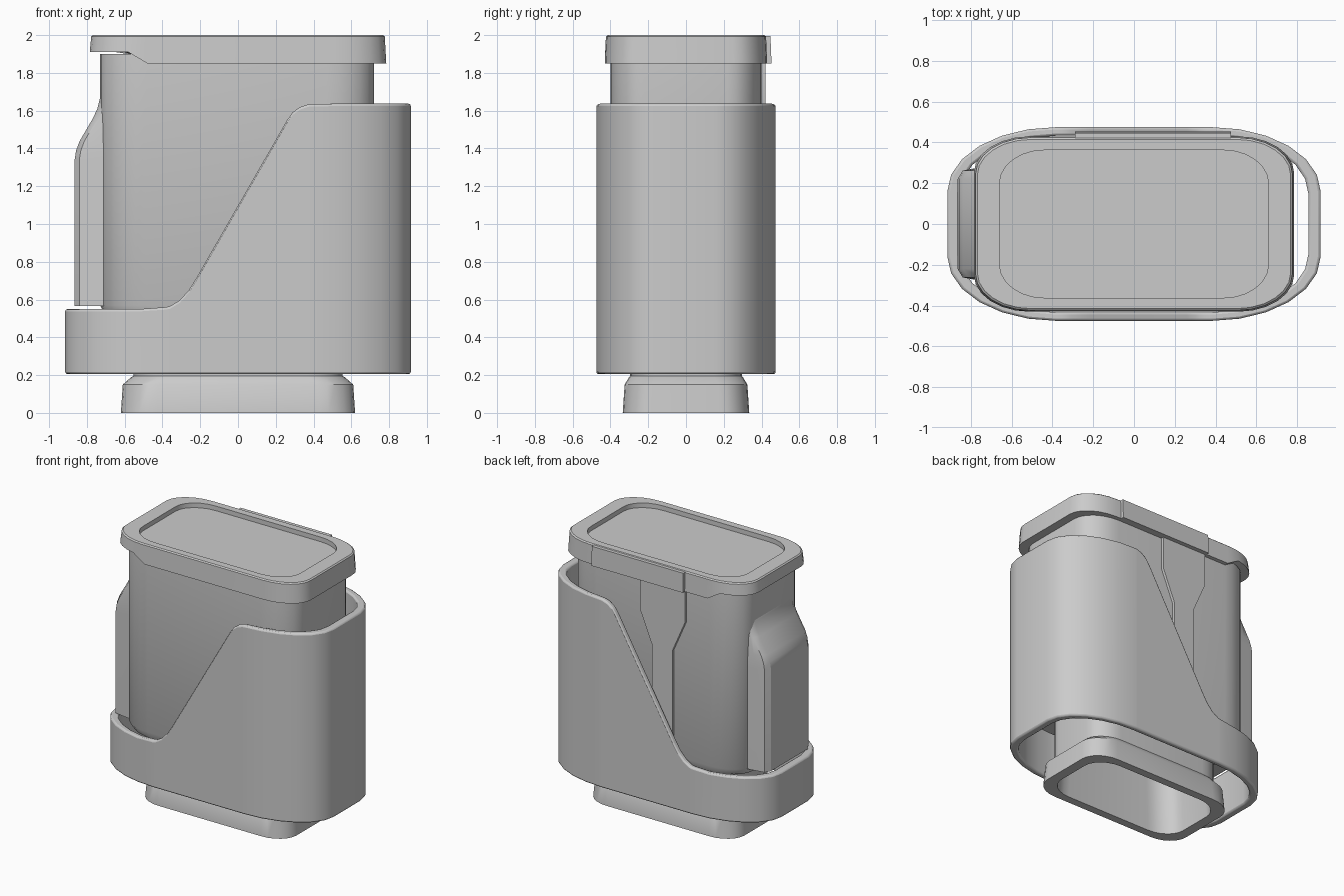
import bpy, bmesh
from math import sin, cos, pi

if "Cube" in bpy.data.objects:
    bpy.data.objects.remove(bpy.data.objects["Cube"])


def outline(hx, hy, ax, ay, n=6, flats=(), cx=0.0):
    """Rounded rectangle with elliptical corners; flats = extra x stations on the long sides."""
    def corner(sx, sy, flip):
        pts = [(cx + sx * (hx - ax + ax * cos(i * pi / 2 / n)),
                sy * (hy - ay + ay * sin(i * pi / 2 / n))) for i in range(n + 1)]
        return pts[::-1] if flip else pts
    f = sorted(flats)
    return (corner(1, 1, False) + [(x, hy) for x in reversed(f)] + corner(-1, 1, True)
            + corner(-1, -1, False) + [(x, -hy) for x in f] + corner(1, -1, True))


def at(pts, z):
    """Lift a 2D outline to height z, or to z(x)."""
    return [(x, y, z(x) if callable(z) else z) for x, y in pts]


def interp(knots):
    def f(x):
        if x <= knots[0][0]:
            return knots[0][1]
        for (a, za), (b, zb) in zip(knots, knots[1:]):
            if x <= b:
                return za + (zb - za) * (x - a) / (b - a)
        return knots[-1][1]
    return f


def loft(name, rings, start=True, end=True, closed=False, bevel=0.0, angle=35):
    bm = bmesh.new()
    vs = [[bm.verts.new(p) for p in r] for r in rings]
    pairs = list(zip(vs, vs[1:])) + ([(vs[-1], vs[0])] if closed else [])
    for a, b in pairs:
        for i in range(len(a)):
            j = (i + 1) % len(a)
            bm.faces.new((a[i], a[j], b[j], b[i]))
    if start and not closed:
        bm.faces.new(vs[0][::-1])
    if end and not closed:
        bm.faces.new(vs[-1])
    bmesh.ops.recalc_face_normals(bm, faces=bm.faces)
    me = bpy.data.meshes.new(name)
    bm.to_mesh(me)
    bm.free()
    ob = bpy.data.objects.new(name, me)
    bpy.context.collection.objects.link(ob)
    if bevel:
        m = ob.modifiers.new("soft_edges", "BEVEL")
        m.width, m.segments, m.limit_method, m.angle_limit = bevel, 2, "ANGLE", 1.0
    bpy.context.view_layer.objects.active = ob
    ob.select_set(True)
    bpy.ops.object.shade_smooth_by_angle(angle=angle * pi / 180)
    ob.select_set(False)
    return ob


# Outer sleeve: open tube whose top edge sweeps from low (left) to high (right)
wave = [(-0.42, 0.55), (-0.36, 0.565), (-0.31, 0.595), (-0.26, 0.65), (-0.22, 0.715),
        (0.26, 1.55), (0.29, 1.592), (0.33, 1.62), (0.37, 1.633), (0.41, 1.637)]
top = interp(wave)
stations = [x for x, _ in wave if abs(x) < 0.375]
outer = outline(0.915, 0.475, 0.535, 0.315, 6, stations)
inner = outline(0.855, 0.433, 0.475, 0.285, 6, stations)
loft("sleeve", [at(outer, 0.205), at(outer, top), at(inner, top), at(inner, 0.205)],
     closed=True, bevel=0.012)

# Inner container body
body = outline(0.725, 0.40, 0.25, 0.18, cx=-0.005)
low = outline(0.70, 0.38, 0.25, 0.18, cx=-0.005)
loft("container_body", [at(low, 0.52), at(body, 0.57), at(body, 1.9)])

# Bulge on the left end of the body
bulge = []
for z, x in [(0.565, -0.865), (1.34, -0.865), (1.39, -0.857), (1.44, -0.838),
             (1.56, -0.768), (1.61, -0.745), (1.66, -0.732), (1.72, -0.722)]:
    half = [(-0.6, 0.30), (max(x + 0.08, -0.785) if x < -0.8 else x + 0.04, 0.272),
            (x + 0.025, 0.262), (x, 0.22)]
    bulge.append(at(half + [(a, -b) for a, b in reversed(half)], z))
loft("end_bulge", bulge, angle=30)

# Raised strip down the back, stepping to a narrower width
strip = [(0.52, -0.18, -0.01), (1.37, -0.18, -0.01), (1.61, -0.285, 0.09), (1.88, -0.285, 0.09)]
loft("back_strip", [[(a, 0.37, z), (b, 0.37, z), (b, 0.42, z), (a, 0.42, z)]
                    for z, a, b in strip])

# Lid with a raised left underside and a recessed top panel
under = interp([(-0.58, 1.91), (-0.48, 1.85)])
cut = [-0.48]
lid_low = outline(0.785, 0.43, 0.275, 0.18, 6, cut)
lid_mid = outline(0.777, 0.424, 0.27, 0.18, 6, cut)
lid_top = outline(0.768, 0.415, 0.265, 0.175, 6, cut)
panel = outline(0.66, 0.362, 0.22, 0.165, 6, [-0.42])
tuck = outline(0.69, 0.36, 0.18, 0.13, 6, cut)
loft("lid", [at(tuck, under), at(lid_low, under), at(lid_mid, 1.992), at(lid_top, 2.0),
             at(panel, 2.0), at(panel, 1.965)], start=False)

# Tab along the back edge of the lid
loft("lid_tab", [[(-0.29, 0.40, z), (0.475, 0.40, z), (0.475, y, z), (-0.29, y, z)]
                 for z, y in [(1.85, 0.453), (1.995, 0.447)]])

# Hollow foot and neck below the body
foot = [(0.52, 0.265, 0.5), (0.545, 0.275, 0.0), (0.62, 0.335, 0.0), (0.61, 0.325, 0.15),
        (0.567, 0.302, 0.188), (0.553, 0.296, 0.195), (0.553, 0.296, 0.54)]
loft("foot", [at(outline(hx, hy, 0.19, 0.15), z) for hx, hy, z in foot])
